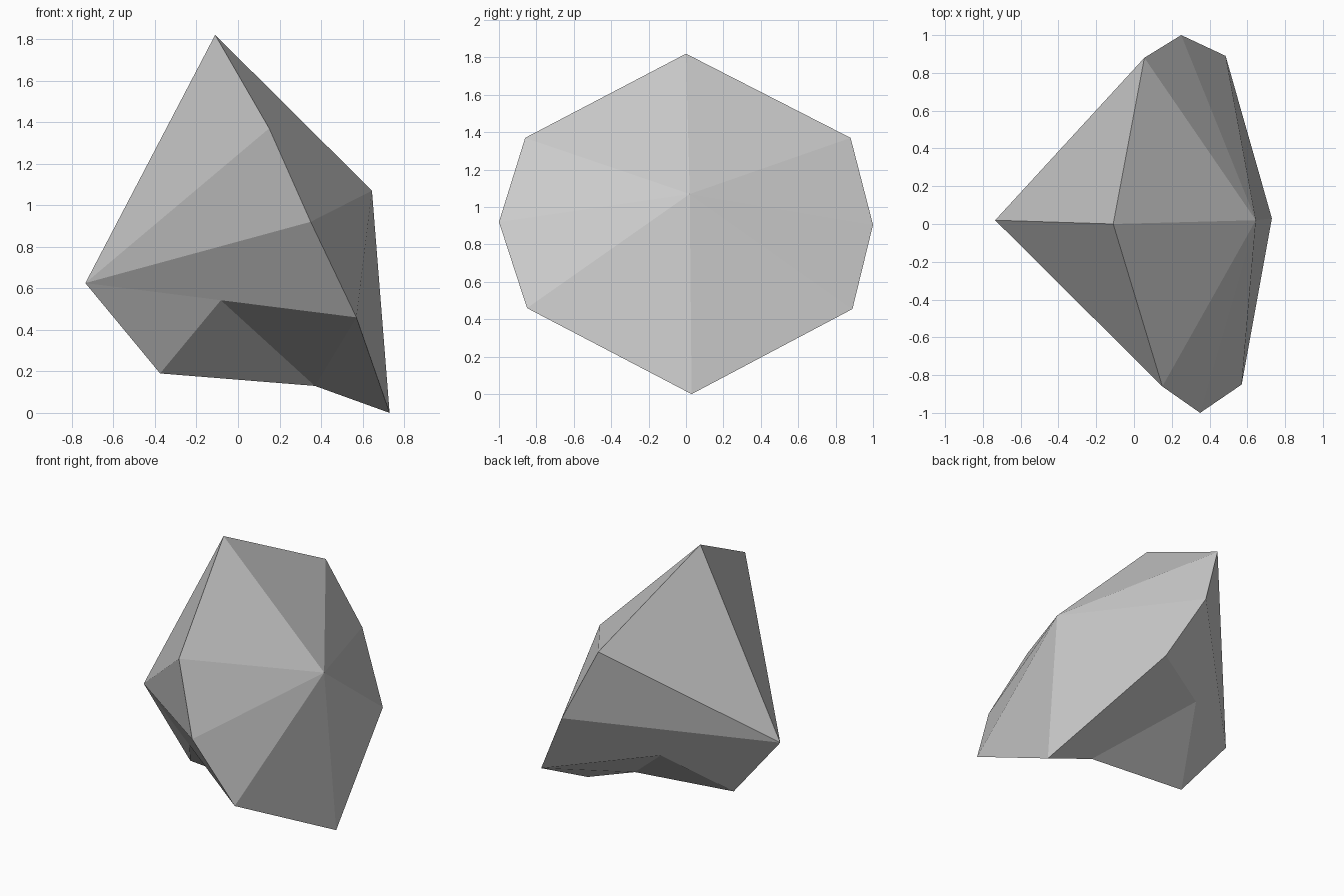
import bpy
import bmesh

cube = bpy.data.objects.get("Cube")
if cube:
    bpy.data.objects.remove(cube, do_unlink=True)

# Plain grey stone
stone = bpy.data.materials.new("stone grey")
stone.use_nodes = True
colour = (0.6, 0.6, 0.6, 1)
stone.diffuse_color = colour
stone.node_tree.nodes["Principled BSDF"].inputs["Base Color"].default_value = colour

bm = bmesh.new()

# Tilted eight-sided rim, from the top round the front to the bottom and back
rim = [bm.verts.new(p) for p in (
    (-0.11, 0, 1.82), (0.15, -0.86, 1.37), (0.35, -1, 0.92), (0.57, -0.85, 0.46),
    (0.73, 0.03, 0), (0.485, 0.89, 0.455), (0.25, 1, 0.905), (0.055, 0.88, 1.37))]
top, bottom = rim[0], rim[4]

# Shallow cone on the left side of the stone
left_tip = bm.verts.new((0.645, 0.02, 1.07))
for i, v in enumerate(rim):
    bm.faces.new((v, rim[(i + 1) % 8], left_tip))

# Deep pointed side, notched underneath
right_tip = bm.verts.new((-0.735, 0.02, 0.625))
keel = bm.verts.new((-0.375, 0.015, 0.19))
notch = bm.verts.new((0.37, 0.03, 0.13))
for upper, middle, lower in (rim[1:4], rim[7:4:-1]):
    hinge = bm.verts.new((right_tip.co + lower.co) / 2)
    for face in ((top, upper, right_tip), (upper, middle, right_tip),
                 (middle, hinge, right_tip), (middle, lower, hinge),
                 (right_tip, hinge, keel), (keel, hinge, notch),
                 (hinge, lower, notch), (notch, lower, bottom)):
        bm.faces.new(face)

bmesh.ops.recalc_face_normals(bm, faces=bm.faces)
mesh = bpy.data.meshes.new("faceted_stone")
bm.to_mesh(mesh)
bm.free()
mesh.materials.append(stone)
bpy.context.collection.objects.link(bpy.data.objects.new("faceted_stone", mesh))
